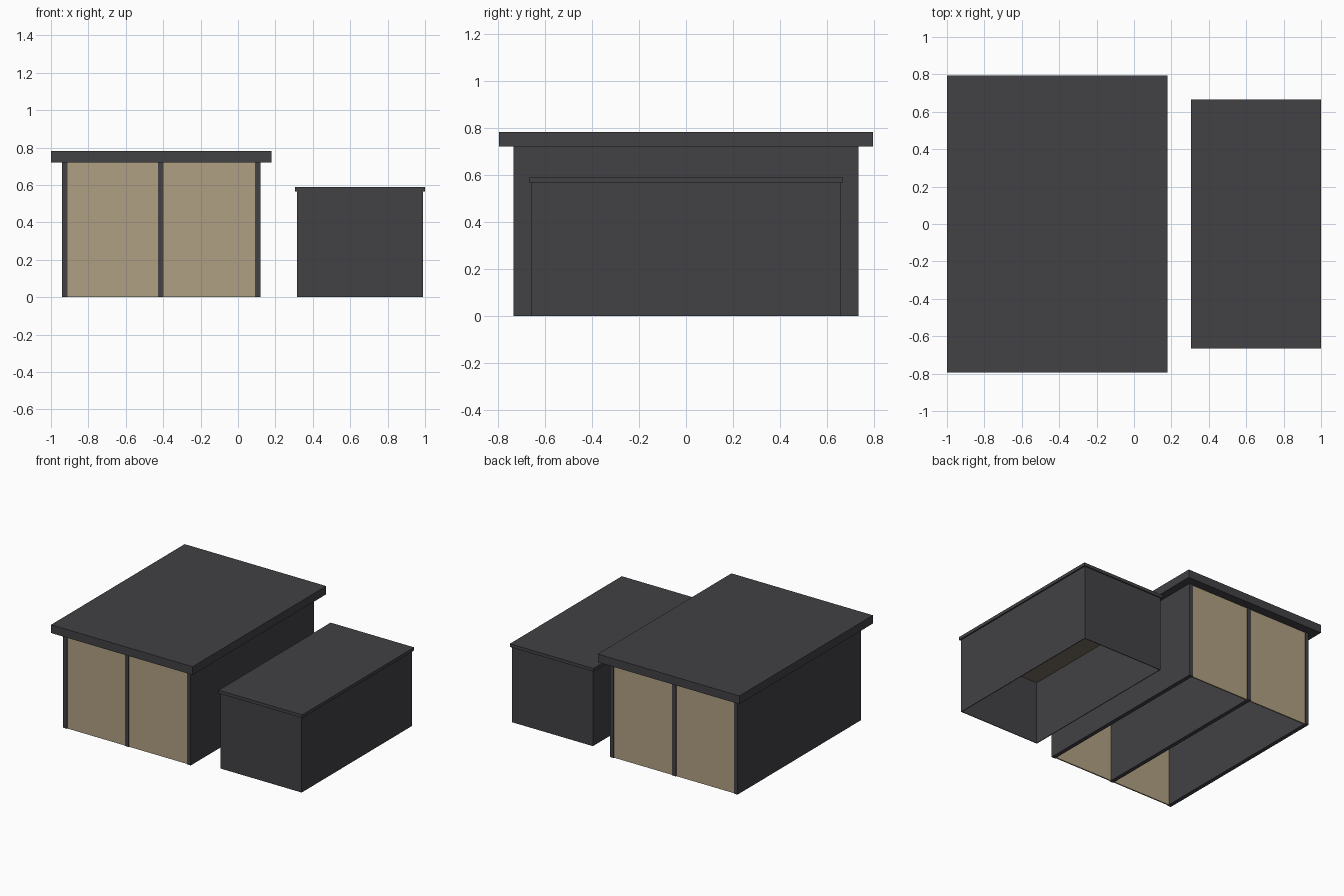
import bpy

cube = bpy.data.objects.get("Cube")
if cube:
    bpy.data.objects.remove(cube, do_unlink=True)


def make_material(name, colour):
    mat = bpy.data.materials.new(name)
    mat.use_nodes = True
    mat.diffuse_color = (*colour, 1)
    mat.node_tree.nodes["Principled BSDF"].inputs["Base Color"].default_value = (*colour, 1)
    return mat


charcoal = make_material("charcoal", (0.054, 0.053, 0.060))
tan = make_material("tan", (0.434, 0.352, 0.223))
brown = make_material("dull_brown", (0.187, 0.156, 0.122))


def box(name, x, y, z, mat):
    """Box spanning the given (min, max) ranges."""
    spans = (x, y, z)
    bpy.ops.mesh.primitive_cube_add(size=1, location=[sum(s) / 2 for s in spans])
    obj = bpy.context.object
    obj.name = name
    obj.scale = [s[1] - s[0] for s in spans]
    bpy.ops.object.transform_apply(location=False, rotation=False, scale=True)
    obj.data.materials.append(mat)
    return obj


# Large garage: roof slab on three parallel walls
WALL = 0.03
DEPTH = 0.733
EAVES = 0.72
box("garage_roof", (-1, 0.178), (-0.794, 0.794), (EAVES, 0.782), charcoal)
wall_starts = {"right": -0.942, "middle": -0.428, "left": 0.09}
for side, x in wall_starts.items():
    box(f"garage_{side}_wall", (x, x + WALL), (-DEPTH, DEPTH), (0, EAVES), charcoal)

# Door panels closing both ends of each bay
bays = {"right": ("right", "middle"), "left": ("middle", "left")}
for bay, (a, b) in bays.items():
    span = (wall_starts[a] + WALL, wall_starts[b])
    for end, y in (("front", (-0.727, -0.717)), ("back", (0.717, 0.727))):
        box(f"{end}_{bay}_door", span, y, (0, EAVES), tan)

# Small shed: thin open-bottomed shell with a lipped lid
X0, X1, Y, SKIN, TOP = 0.315, 0.99, 0.657, 0.005, 0.566
box("shed_roof", (0.305, 1), (-0.665, 0.665), (TOP, 0.59), charcoal)
for end, y in (("front", (-Y, -Y + SKIN)), ("back", (Y - SKIN, Y))):
    box(f"shed_{end}_wall", (X0, X1), y, (0, TOP), charcoal)
for side, x in (("right", (X0, X0 + SKIN)), ("left", (X1 - SKIN, X1))):
    box(f"shed_{side}_wall", x, (-Y + SKIN, Y - SKIN), (0, TOP), charcoal)
box("shed_ceiling", (X0 + SKIN, X1 - SKIN), (-Y + SKIN, Y - SKIN), (0.475, 0.485), brown)
